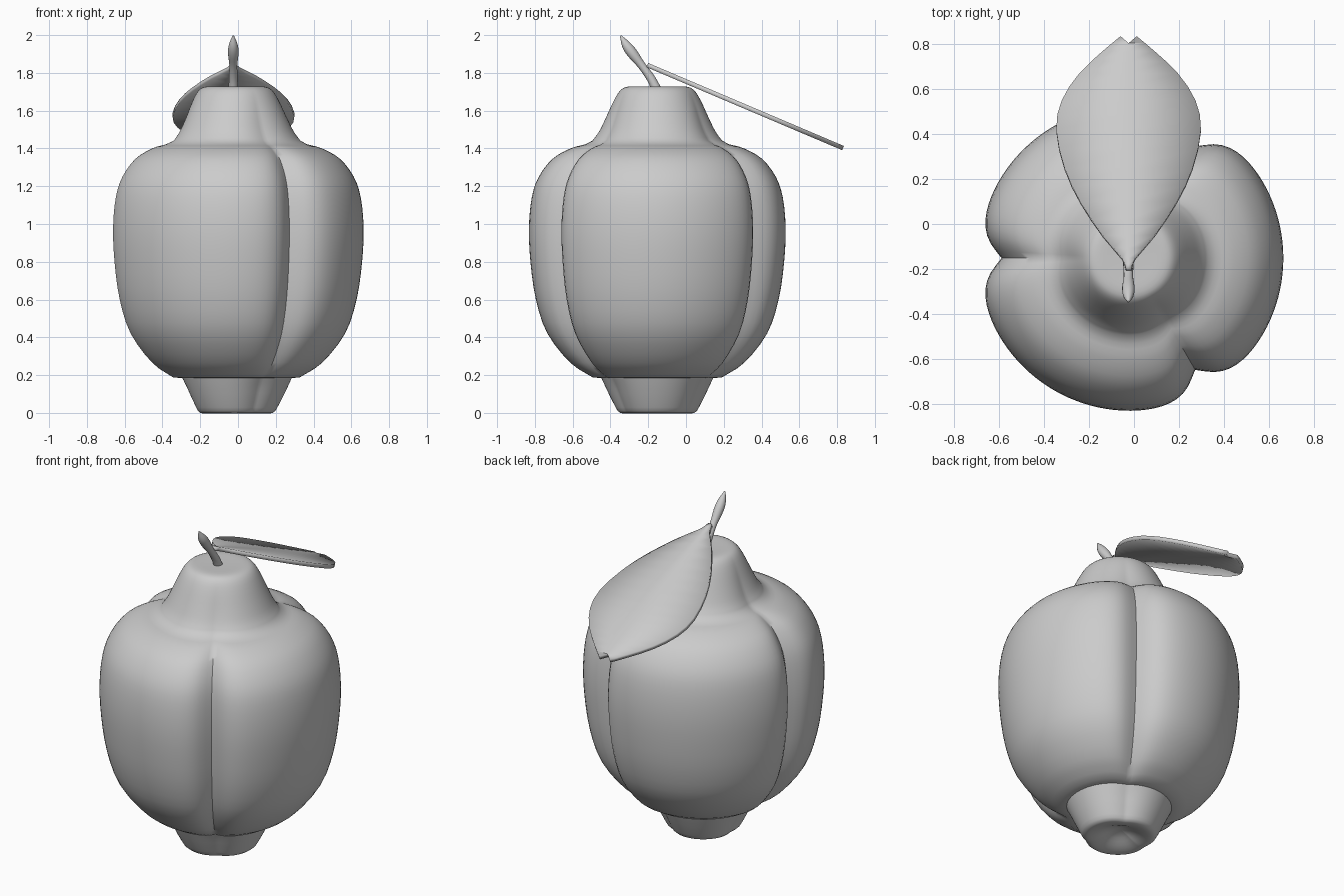
import bpy, bmesh, math
from mathutils import Vector

if "Cube" in bpy.data.objects:
    bpy.data.objects.remove(bpy.data.objects["Cube"])

CX, CY = -0.015, -0.152


def make_object(name, bm, angle=50):
    bmesh.ops.recalc_face_normals(bm, faces=bm.faces)
    me = bpy.data.meshes.new(name)
    bm.to_mesh(me)
    bm.free()
    ob = bpy.data.objects.new(name, me)
    bpy.context.collection.objects.link(ob)
    bpy.ops.object.select_all(action='DESELECT')
    ob.select_set(True)
    bpy.context.view_layer.objects.active = ob
    bpy.ops.object.shade_smooth_by_angle(angle=math.radians(angle))
    return ob


def spline(pts, steps):
    """Catmull-Rom through the given tuples."""
    v = [Vector(p) for p in pts]
    v = [v[0] * 2 - v[1]] + v + [v[-1] * 2 - v[-2]]
    out = []
    for a, b, c, d in zip(v, v[1:], v[2:], v[3:]):
        for k in range(steps):
            t = k / steps
            out.append(0.5 * (2 * b + (c - a) * t + (2 * a - 5 * b + 4 * c - d) * t * t
                              + (3 * b - a - 3 * c + d) * t ** 3))
    return out + [v[-2]]


def connect(bm, rings):
    for a, b in zip(rings, rings[1:]):
        n = len(a)
        for i in range(n):
            bm.faces.new((a[i], a[(i + 1) % n], b[(i + 1) % n], b[i]))


# fruit: three-lobed lathe, rows are (radius, height, groove depth)
base = [(0.07, 0.035, 0.1), (0.14, 0.005, 0.1), (0.2, 0, 0.09), (0.235, 0.05, 0.1),
        (0.275, 0.13, 0.1), (0.3, 0.185, 0.08)]
body = [(0.34, 0.187, 0.09), (0.46, 0.265, 0.14), (0.582, 0.42, 0.155), (0.643, 0.6, 0.155),
        (0.672, 0.8, 0.155), (0.68, 0.98, 0.155), (0.665, 1.14, 0.155), (0.628, 1.25, 0.155),
        (0.555, 1.345, 0.15), (0.46, 1.4, 0.13), (0.38, 1.422, 0.09)]
neck = [(0.345, 1.442, 0.08), (0.31, 1.49, 0.07), (0.275, 1.56, 0.06), (0.23, 1.655, 0.03),
        (0.195, 1.708, 0.01), (0.155, 1.727, 0), (0.08, 1.727, 0)]
SEG = 120
bm = bmesh.new()
rings = []
for part, width in ((base, 20), (body, 8), (neck, 16)):
    for r, z, depth in spline(part, 3):
        ring = []
        for i in range(SEG):
            deg = 360 * i / SEG
            off = abs(deg % 120 - 60)          # angle from nearest groove
            rr = r * (1 - depth * math.exp(-(off / width) ** 1.3))
            a = math.radians(deg)
            ring.append(bm.verts.new((CX + rr * math.cos(a), CY + rr * math.sin(a), z)))
        rings.append(ring)
connect(bm, rings)
for ring, z in ((rings[0], 0.06), (rings[-1], 1.725)):
    tip = bm.verts.new((CX, CY, z))
    for i in range(SEG):
        bm.faces.new((ring[i], ring[(i + 1) % SEG], tip))
make_object("fruit", bm)

# stem: leaning tube with a pointed bud, rows are (y, z, radius)
path = spline([(-0.15, 1.70, 0.026), (-0.185, 1.77, 0.023), (-0.235, 1.84, 0.021),
               (-0.285, 1.905, 0.028), (-0.318, 1.95, 0.023), (-0.346, 1.997, 0.004)], 4)
bm = bmesh.new()
rings = []
for k, (y, z, r) in enumerate(path):
    p, q = path[max(k - 1, 0)], path[min(k + 1, len(path) - 1)]
    d = Vector((0, q[0] - p[0], q[1] - p[1])).normalized()
    side = Vector((1, 0, 0))
    up = d.cross(side)
    rings.append([bm.verts.new(Vector((-0.025, y, z)) + r * (side * math.cos(a) + up * math.sin(a)))
                  for a in (math.tau * i / 16 for i in range(16))])
connect(bm, rings)
bm.faces.new(rings[0])
bm.faces.new(rings[-1])
make_object("stem", bm)

# leaf: flat sloping blade with a notched tip, rows are (y, half width)
rows = spline([(-0.2, 0.012), (-0.15, 0.03), (-0.05, 0.115), (0.1, 0.215), (0.25, 0.285),
               (0.42, 0.322), (0.55, 0.298), (0.67, 0.22), (0.77, 0.115), (0.836, 0.036)], 2)
bm = bmesh.new()
strips = []
for k, (y, w) in enumerate(rows):
    row = []
    for s in (-1, 0, 1):
        yy = 0.805 if s == 0 and k == len(rows) - 1 else y
        row.append(bm.verts.new((-0.024 + s * w, yy, 1.848 - 0.424 * (yy + 0.19))))
    strips.append(row)
for a, b in zip(strips, strips[1:]):
    for i in range(2):
        bm.faces.new((a[i], a[i + 1], b[i + 1], b[i]))
leaf = make_object("leaf", bm, 30)
if leaf.data.polygons[0].normal.z < 0:
    leaf.data.flip_normals()
mod = leaf.modifiers.new("thickness", 'SOLIDIFY')
mod.thickness = 0.024
mod.offset = -1
